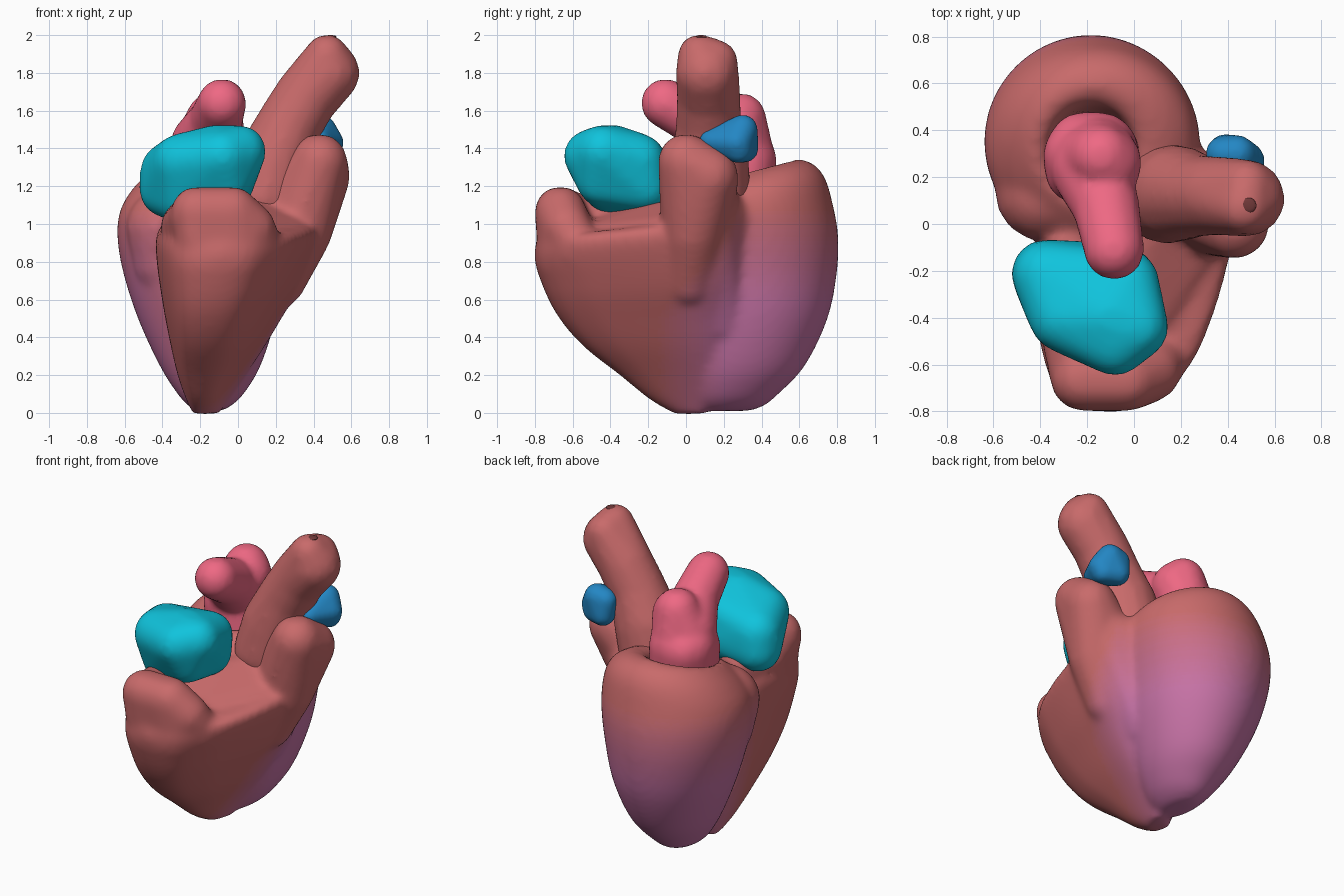
import bpy, bmesh, math
from mathutils import Vector

if "Cube" in bpy.data.objects:
    bpy.data.objects.remove(bpy.data.objects["Cube"])

SALMON, PURPLE = (.58, .145, .145), (.57, .17, .38)


def material(name, rgb):
    m = bpy.data.materials.new(name)
    m.diffuse_color = (*rgb, 1)
    m.use_nodes = True
    m.node_tree.nodes["Principled BSDF"].inputs["Base Color"].default_value = m.diffuse_color
    return m


# Salmon-to-purple steps for the ventricle walls
STEPS = 20
RAMP = [material(f"muscle_{i}", [a + (b - a) * i / (STEPS - 1) for a, b in zip(SALMON, PURPLE)])
        for i in range(STEPS)]


def add_hull(bm, spheres):
    """Convex hull around a group of spheres (x, y, z, r)."""
    tmp = bmesh.new()
    for x, y, z, r in spheres:
        for i in range(1, 10):
            t = math.pi * i / 10
            for j in range(16):
                p = math.tau * j / 16
                tmp.verts.new((x + r * math.sin(t) * math.cos(p),
                               y + r * math.sin(t) * math.sin(p), z + r * math.cos(t)))
    bmesh.ops.convex_hull(tmp, input=tmp.verts[:])
    bmesh.ops.delete(tmp, geom=[v for v in tmp.verts if not v.link_faces], context='VERTS')
    bmesh.ops.recalc_face_normals(tmp, faces=tmp.faces[:])
    me = bpy.data.meshes.new("tmp")
    tmp.to_mesh(me)
    tmp.free()
    bm.from_mesh(me)
    bpy.data.meshes.remove(me)


def add_chain(bm, spheres):
    for a, b in zip(spheres, spheres[1:]):
        add_hull(bm, [a, b])


def spline(p0, p1, p2, p3, t):
    return [.5 * (2 * b + (c - a) * t + (2 * a - 5 * b + 4 * c - d) * t * t
                  + (3 * b - a - 3 * c + d) * t ** 3) for a, b, c, d in zip(p0, p1, p2, p3)]


def smooth_outline(pts, sub=5):
    """Closed smooth curve, normalised to the unit square."""
    n = len(pts)
    out = [spline(*(pts[(i + k) % n] for k in (-1, 0, 1, 2)), s / sub)
           for i in range(n) for s in range(sub)]
    lo = [min(p[k] for p in out) for k in (0, 1)]
    hi = [max(p[k] for p in out) for k in (0, 1)]
    return [[(p[k] - lo[k]) / (hi[k] - lo[k]) for k in (0, 1)] for p in out]


def add_loft(bm, outline, sections, warp):
    """Stack one outline fitted into boxes (z, x0, x1, y0, y1)."""
    m = len(sections) - 1
    dense = [spline(*(sections[max(0, min(m, i + k))] for k in (-1, 0, 1, 2)), s / 4)
             for i in range(m) for s in range(4)] + [sections[-1]]
    rings = []
    for z, x0, x1, y0, y1 in dense:
        ring = []
        for u, v in outline:
            x, y = x0 + (x1 - x0) * u, y0 + (y1 - y0) * v
            ring.append(bm.verts.new((x, y, warp(x, y, z))))
        rings.append(ring)
    n = len(outline)
    faces = [bm.faces.new((a[i], a[(i + 1) % n], b[(i + 1) % n], b[i]))
             for a, b in zip(rings, rings[1:]) for i in range(n)]
    faces += [bm.faces.new(rings[0][::-1]), bm.faces.new(rings[-1])]
    bmesh.ops.recalc_face_normals(bm, faces=faces)


def finish(bm, name, mats, voxel=.02, smooth=6, tint=None):
    """Fuse the pieces into one skin, soften it and colour it."""
    me = bpy.data.meshes.new(name)
    bm.to_mesh(me)
    bm.free()
    ob = bpy.data.objects.new(name, me)
    bpy.context.collection.objects.link(ob)
    r = ob.modifiers.new("fuse", 'REMESH')
    r.mode, r.voxel_size = 'VOXEL', voxel
    s = ob.modifiers.new("soften", 'SMOOTH')
    s.factor, s.iterations = .5, smooth
    deps = bpy.context.evaluated_depsgraph_get()
    me = bpy.data.meshes.new_from_object(ob.evaluated_get(deps))
    ob.modifiers.clear()
    ob.data = me
    me.materials.clear()
    for m in mats:
        me.materials.append(m)
    for p in me.polygons:
        p.use_smooth = True
        p.material_index = 0
        if tint:
            p.material_index = round(max(0, min(1, tint(p.center))) * (STEPS - 1))
    return ob


# Left ventricle: tapered cup with a rounded, tilted rim
circle = [(.5 + .5 * math.cos(math.tau * i / 48), .5 + .5 * math.sin(math.tau * i / 48))
          for i in range(48)]
bm = bmesh.new()
add_loft(bm, circle, [
    (.01, -.22, -.09, .10, .33), (.035, -.26, -.04, .05, .41), (.10, -.32, .03, .02, .49),
    (.25, -.415, .12, -.02, .63), (.50, -.53, .20, -.06, .75), (.75, -.61, .245, -.09, .80),
    (.95, -.64, .275, -.10, .805), (1.1, -.62, .28, -.09, .775), (1.22, -.56, .25, -.05, .735),
    (1.30, -.49, .18, .01, .67), (1.34, -.43, .09, .07, .585), (1.32, -.38, .02, .10, .53),
    (1.25, -.36, 0, .13, .50), (.95, -.33, -.03, .16, .47)],
    lambda x, y, z: z + .26 * (y - .58) * max(0, z - 1) / .34)
add_hull(bm, [(-.385, .135, .98, .21), (-.37, .15, .8, .19)])

# Right ventricle: body wrapped round the front, raised front rim, outflow arm
outline = smooth_outline([(-.42, -.25), (-.37, -.58), (-.28, -.75), (-.1, -.8), (.1, -.76),
                          (.25, -.6), (.33, -.43), (.4, -.2), (.44, .04), (.38, .2),
                          (.15, .2), (-.12, .04), (-.38, -.08)])
add_loft(bm, outline, [
    (-.005, -.24, -.1, -.06, .1), (.07, -.275, -.05, -.19, .14), (.2, -.32, .04, -.35, .18),
    (.35, -.355, .14, -.54, .2), (.5, -.385, .23, -.67, .21), (.65, -.41, .32, -.75, .22),
    (.8, -.43, .39, -.795, .23), (.92, -.435, .435, -.80, .24), (.98, -.41, .43, -.78, .24),
    (1.0, -.37, .38, -.72, .22)],
    lambda x, y, z: z + max(0, z - .7) * .4 * (y + .2 - max(0, x - .1) * .3))
add_hull(bm, [(-.22, -.665, 1.065, .135), (-.03, -.665, 1.065, .135), (.07, -.63, .98, .13),
              (.12, -.56, .86, .12), (-.2, -.66, .8, .12), (0, -.66, .8, .12)])
add_hull(bm, [(-.30, -.42, .99, .11), (-.23, -.66, 1.04, .13), (-.27, -.1, 1.02, .12),
              (-.28, -.4, .8, .1)])
add_hull(bm, [(-.2, -.4, .95, .12), (0, -.2, .97, .13), (.1, .05, 1.02, .13),
              (.03, -.45, .89, .12), (.25, -.12, .93, .12)])
add_hull(bm, [(.43, .0, 1.33, .15), (.44, .125, 1.25, .155), (.36, .05, 1.12, .185),
              (.33, .04, .95, .165), (.22, .02, .7, .14), (.22, .1, 1.02, .16)])
add_hull(bm, [(.34, .1, 1.1, .16), (.08, .25, .98, .18), (.22, .1, .85, .16),
              (.06, .2, .5, .14), (.08, .0, .5, .12)])
finish(bm, "ventricles", RAMP, smooth=12,
       tint=lambda c: min((1.08 - c.z) / .5,
                          (c.y + .15 - max(0, c.x) * max(0, c.z - .5) * 2) / .35))

# Aorta: leaning blunt tube with a small dark opening at the tip
bm = bmesh.new()
add_chain(bm, [(.14, .13, 1.14, .215), (.19, .13, 1.33, .205), (.27, .12, 1.52, .175),
               (.36, .12, 1.67, .17)])
add_hull(bm, [(.36, .12, 1.67, .17), (.47, .07, 1.89, .115), (.48, .16, 1.86, .115),
              (.53, .1, 1.8, .115), (.48, .11, 1.8, .165)])
finish(bm, "aorta", [material("aorta_red", SALMON)], smooth=8)
bm = bmesh.new()
bmesh.ops.create_uvsphere(bm, u_segments=16, v_segments=8, radius=.035)
bmesh.ops.scale(bm, vec=(1, 1, .3), verts=bm.verts)
bmesh.ops.translate(bm, vec=(.49, .08, 1.99), verts=bm.verts)
finish(bm, "aorta_opening", [material("opening_dark", (.16, .04, .04))], .006, 1)

# Left atrium: broad stem with a back knob and a forward knob
bm = bmesh.new()
add_hull(bm, [(-.22, .25, 1.12, .16), (-.14, .29, 1.12, .17), (-.24, .29, 1.35, .15),
              (-.22, .33, 1.33, .15), (-.15, .31, 1.34, .17), (-.25, .22, 1.33, .13)])
add_hull(bm, [(-.24, .28, 1.36, .14), (-.15, .32, 1.36, .15), (-.12, .26, 1.52, .155),
              (-.14, .29, 1.56, .135)])
add_chain(bm, [(-.19, .24, 1.42, .17), (-.12, .08, 1.54, .145), (-.085, -.11, 1.64, .13)])
finish(bm, "left_atrium", [material("atrium_pink", (.86, .14, .23))], smooth=8)

# Right atrium: soft block over the front rim
bm = bmesh.new()
add_hull(bm, [(-.38, -.21, 1.18, .145), (-.37, -.22, 1.28, .15), (-.06, -.22, 1.2, .14),
              (-.03, -.25, 1.34, .14), (.01, -.44, 1.385, .14), (-.08, -.51, 1.36, .14),
              (-.30, -.40, 1.33, .15), (-.29, -.34, 1.14, .14), (-.1, -.4, 1.385, .145),
              (-.05, -.46, 1.22, .12)])
finish(bm, "right_atrium", [material("atrium_teal", (.005, .55, .72))], smooth=14)

# Pulmonary artery: small wedge capping the outflow arm
bm = bmesh.new()
add_hull(bm, [(.43, .13, 1.44, .06), (.38, .3, 1.49, .075), (.44, .3, 1.5, .08),
              (.48, .27, 1.43, .08), (.39, .31, 1.40, .075), (.47, .28, 1.395, .075)])
finish(bm, "pulmonary_artery", [material("artery_blue", (.017, .24, .55))], .015, 6)
